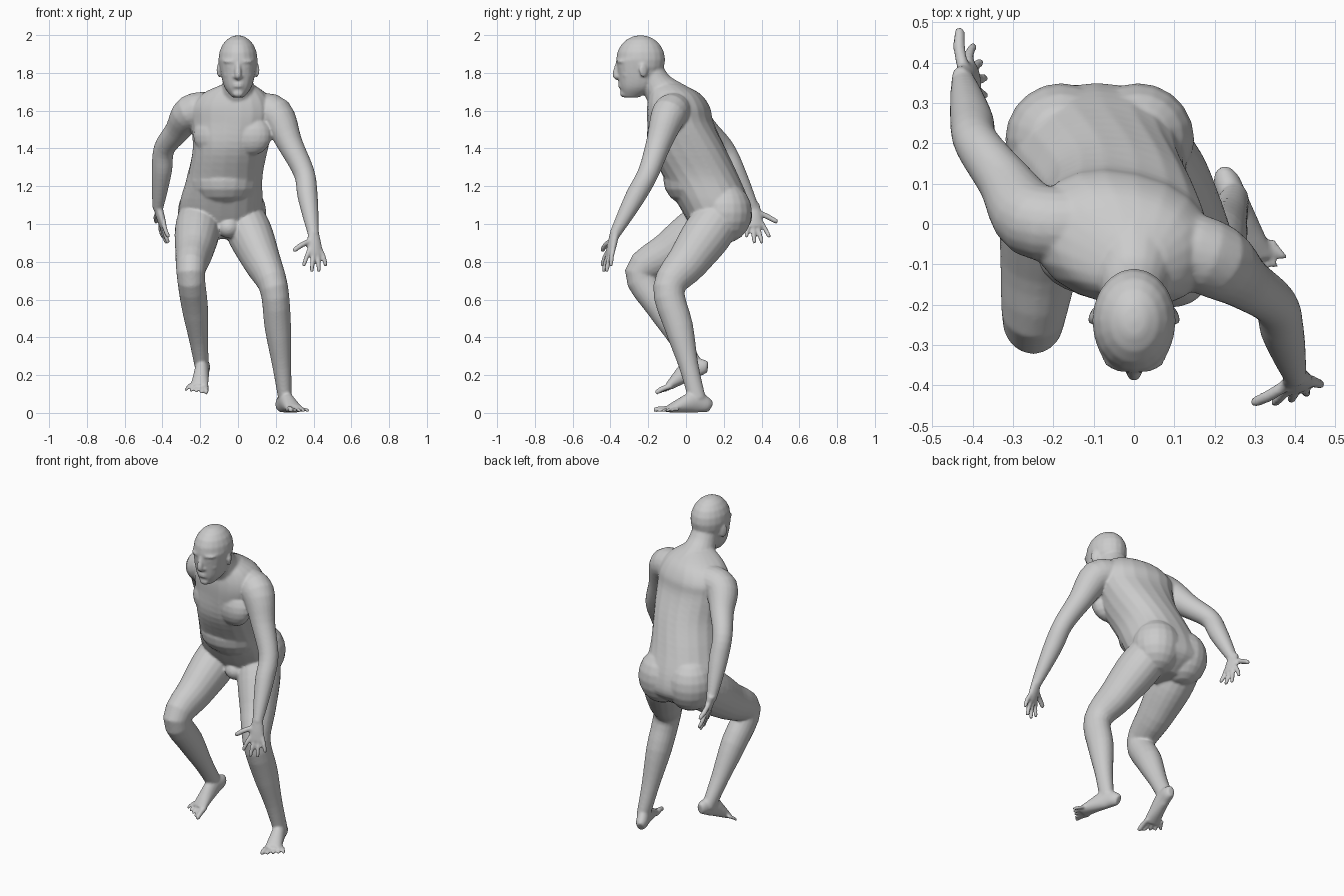
import bpy, bmesh
from math import cos, sin, pi, radians, copysign
from mathutils import Vector, Matrix

cube = bpy.data.objects.get("Cube")
if cube:
    bpy.data.objects.remove(cube)

skin = bmesh.new()
SIDES = 20
SIDEWAYS = Vector((1, 0, 0))
FORWARD = Vector((0, 1, .3))


def spline(rows, steps=4):
    """Smooth rows of numbers with a Catmull-Rom curve."""
    rows = [Vector(row) for row in rows]
    padded = [rows[0], *rows, rows[-1]]
    smooth = []
    for before, start, end, after in zip(padded, padded[1:], padded[2:], padded[3:]):
        for step in range(steps):
            t = step / steps
            bend = 2 * before - 5 * start + 4 * end - after
            twist = 3 * start - before - 3 * end + after
            smooth.append(start + t / 2 * (end - before + t * (bend + t * twist)))
    return smooth + [rows[-1]]


def loft(rings, power=2):
    """Skin closed rings given as (centre, first axis, second axis)."""
    def rounded(value):
        return copysign(abs(value) ** (2 / power), value)

    loops = []
    angles = [2 * pi * k / SIDES for k in range(SIDES)]
    for centre, across, along in rings:
        loops.append([skin.verts.new(centre + across * rounded(cos(a)) + along * rounded(sin(a)))
                      for a in angles])
    faces = [skin.faces.new(loops[0]), skin.faces.new(loops[-1])]
    for lower, upper in zip(loops, loops[1:]):
        for k in range(SIDES):
            faces.append(skin.faces.new((lower[k - 1], lower[k], upper[k], upper[k - 1])))
    bmesh.ops.recalc_face_normals(skin, faces=faces)


def slices(rows, yaw_at):
    """Horizontal slices: height, centre x, half width, centre y, half depth."""
    rings = []
    for z, x, width, y, depth in spline(rows):
        turn = Matrix.Rotation(radians(yaw_at(z)), 3, 'Z')
        rings.append((Vector((x, y, z)), turn @ Vector((width, 0, 0)), turn @ Vector((0, depth, 0))))
    loft(rings, power=2.25)


def tube(path, wide, tall, ref=SIDEWAYS, place=Matrix()):
    """Limb along a path, with its radius along ref and across it."""
    points = spline([(*p, w, t) for p, w, t in zip(path, wide, tall)])
    centres = [Vector(p[:3]) for p in points]
    ahead = centres[1:] + centres[-1:]
    behind = centres[:1] + centres[:-1]
    turn = place.to_3x3()
    rings = []
    for p, centre, a, b in zip(points, centres, ahead, behind):
        tangent = (a - b).normalized()
        across = (ref - tangent * ref.dot(tangent)).normalized()
        rings.append((place @ centre, turn @ across * p[3], turn @ tangent.cross(across) * p[4]))
    loft(rings)


def lump(centre, size, yaw=0):
    """Ellipsoid muscle or facial feature."""
    matrix = (Matrix.Translation(centre) @ Matrix.Rotation(radians(yaw), 4, 'Z')
              @ Matrix.Diagonal((*size, 1)))
    bmesh.ops.create_uvsphere(skin, u_segments=SIDES, v_segments=SIDES // 2, radius=1, matrix=matrix)


def digit(root, tip, radius, place):
    """Slightly arched finger or toe with a rounded tip."""
    root, tip = Vector(root), Vector(tip)
    middle = (root + tip) / 2 + Vector((0, -radius / 3, radius / 3))
    radii = [radius, radius, radius * .85, radius * .4]
    tube([root, middle, middle.lerp(tip, .85), tip], radii, radii, place=place)


def frame(spot, yaw, pitch):
    return (Matrix.Translation(spot) @ Matrix.Rotation(radians(yaw), 4, 'Z')
            @ Matrix.Rotation(radians(pitch), 4, 'X'))


# Torso, leaning forward, with the shoulders twisted against the hips
slices([
    (1.74, 0, .08, -.1, .08),
    (1.69, -.02, .17, -.06, .13),
    (1.62, -.03, .22, -.04, .16),
    (1.54, -.03, .22, -.03, .17),
    (1.4, -.04, .2, .01, .2),
    (1.25, -.07, .2, .08, .2),
    (1.1, -.09, .22, .15, .19),
    (1, -.09, .2, .18, .16),
    (.92, -.08, .1, .16, .08)], lambda z: -13 * min(1, max(0, (z - 1.2) * 3)))
lump((-.075, .07, 1.23), (.2, .19, .15))            # belly
lump((-.05, .05, .98), (.06, .06, .055))            # groin
lump((-.12, -.1, 1.47), (.12, .075, .11), -13)      # chest muscles
lump((.06, -.13, 1.47), (.12, .075, .11), -13)
for x in (-.18, .01):
    lump((x, .21, 1.06), (.14, .14, .16))           # buttocks

# Neck, skull and jaw
neck = [.12, .085, .07]
tube([(0, -.07, 1.64), (0, -.15, 1.73), (0, -.2, 1.83)], neck, neck)
lump((0, -.24, 1.87), (.104, .13, .13))
slices([
    (1.87, 0, .1, -.25, .12),
    (1.79, 0, .09, -.25, .11),
    (1.72, 0, .07, -.26, .09),
    (1.67, 0, .03, -.29, .04)], lambda z: 0)

# Face
nose = [.01, .018, .01]
tube([(0, -.36, 1.86), (0, -.372, 1.79), (0, -.36, 1.77)], nose, nose)
for z in (1.727, 1.741):
    lump((0, -.346, z), (.03, .015, .006))                   # lips
lump((0, -.33, 1.69), (.03, .02, .02))                       # chin
for s in (-1, 1):
    lump((s * .04, -.346, 1.86), (.04, .02, .01), s * 18)    # brow
    lump((s * .04, -.337, 1.83), (.02, .02, .01), s * 18)    # eyelid
    lump((s * .05, -.32, 1.79), (.03, .02, .02), s * 30)     # cheek
    lump((s * .1, -.225, 1.815), (.01, .025, .04), s * 25)   # ear
    lump((s * .015, -.362, 1.78), (.01, .01, .01))           # nostril


def arm(collar, shoulder, elbow, wrist):
    """Upper arm and forearm sharing one set of muscle widths."""
    collar, shoulder, elbow, wrist = map(Vector, (collar, shoulder, elbow, wrist))
    path = [collar, shoulder, shoulder.lerp(elbow, .5), elbow,
            elbow.lerp(wrist, .35), elbow.lerp(wrist, .7), wrist]
    radii = [.09, .094, .068, .056, .054, .042, .028]
    tube(path, radii, radii, ref=FORWARD)


def hand(spot, yaw, pitch):
    """Open hand hanging from the wrist, thumb on the local left."""
    place = frame(spot, yaw, pitch)
    tube([(0, 0, .02), (0, 0, -.05), (0, 0, -.11)], [.03, .04, .045], [.024, .022, .016], place=place)
    for i in range(4):
        fan = i - 1.5
        reach = cos(fan * .4)
        digit((fan * .023, 0, -.1 * reach), (fan * .043 - .01, 0, -.205 * reach), .0125, place)
    digit((-.02, 0, -.03), (-.125, 0, -.085), .015, place)


def leg(hip, knee, ankle):
    """Thigh and shin sharing one set of muscle widths."""
    hip, knee, ankle = map(Vector, (hip, knee, ankle))
    path = [hip, hip.lerp(knee, .3), hip.lerp(knee, .65), knee,
            knee.lerp(ankle, .35), knee.lerp(ankle, .7), ankle]
    wide = [.11, .12, .1, .076, .07, .05, .036]
    tall = [.12, .13, .11, .085, .076, .052, .046]
    tube(path, wide, tall)


def foot(spot, yaw, pitch, side):
    """Foot with a level sole and the big toe on the inner side."""
    place = frame(spot, yaw, pitch)
    tall = [.03, .042, .058, .04, .02]
    path = [(0, y, z) for y, z in zip((.085, .06, 0, -.08, -.15), tall)]
    tube(path, [.02, .033, .037, .043, .048], tall, place=place)
    for i in range(5):
        x = side * (i * .021 - .033)
        radius = .01 if i else .015
        digit((x, i * .004 - .13, .018), (x * 1.4, i * .012 - .22, radius), radius, place)


# Left limbs: arm reaching forward, leg carrying the weight
arm((.1, -.05, 1.6), (.2, -.09, 1.58), (.35, -.2, 1.27), (.4, -.38, .94))
hand((.4, -.38, .94), 22, -14)
leg((.01, .2, 1.07), (.19, -.09, .66), (.25, .06, .07))
foot((.25, .05, 0), 20, 0, 1)

# Right limbs: arm swung backward, leg stepping forward
arm((-.14, 0, 1.61), (-.25, .01, 1.59), (-.39, .2, 1.4), (-.425, .36, 1.08))
hand((-.425, .36, 1.09), -76, 16)
leg((-.2, .2, 1.06), (-.25, -.24, .74), (-.19, .055, .23))
foot((-.185, .05, .18), -8, 24, -1)

# Fuse every part into one continuous skin
mesh = bpy.data.meshes.new("body")
skin.to_mesh(mesh)
skin.free()
body = bpy.data.objects.new("body", mesh)
bpy.context.collection.objects.link(body)
fuse = body.modifiers.new("fuse", 'REMESH')
fuse.mode = 'VOXEL'
fuse.voxel_size = .007
fuse.use_smooth_shade = True
soften = body.modifiers.new("soften", 'SMOOTH')
soften.factor = .5
soften.iterations = 6

grey = bpy.data.materials.new("plain grey")
grey.use_nodes = True
colour = (.6, .6, .6, 1)
grey.diffuse_color = colour
grey.node_tree.nodes["Principled BSDF"].inputs["Base Color"].default_value = colour
mesh.materials.append(grey)
